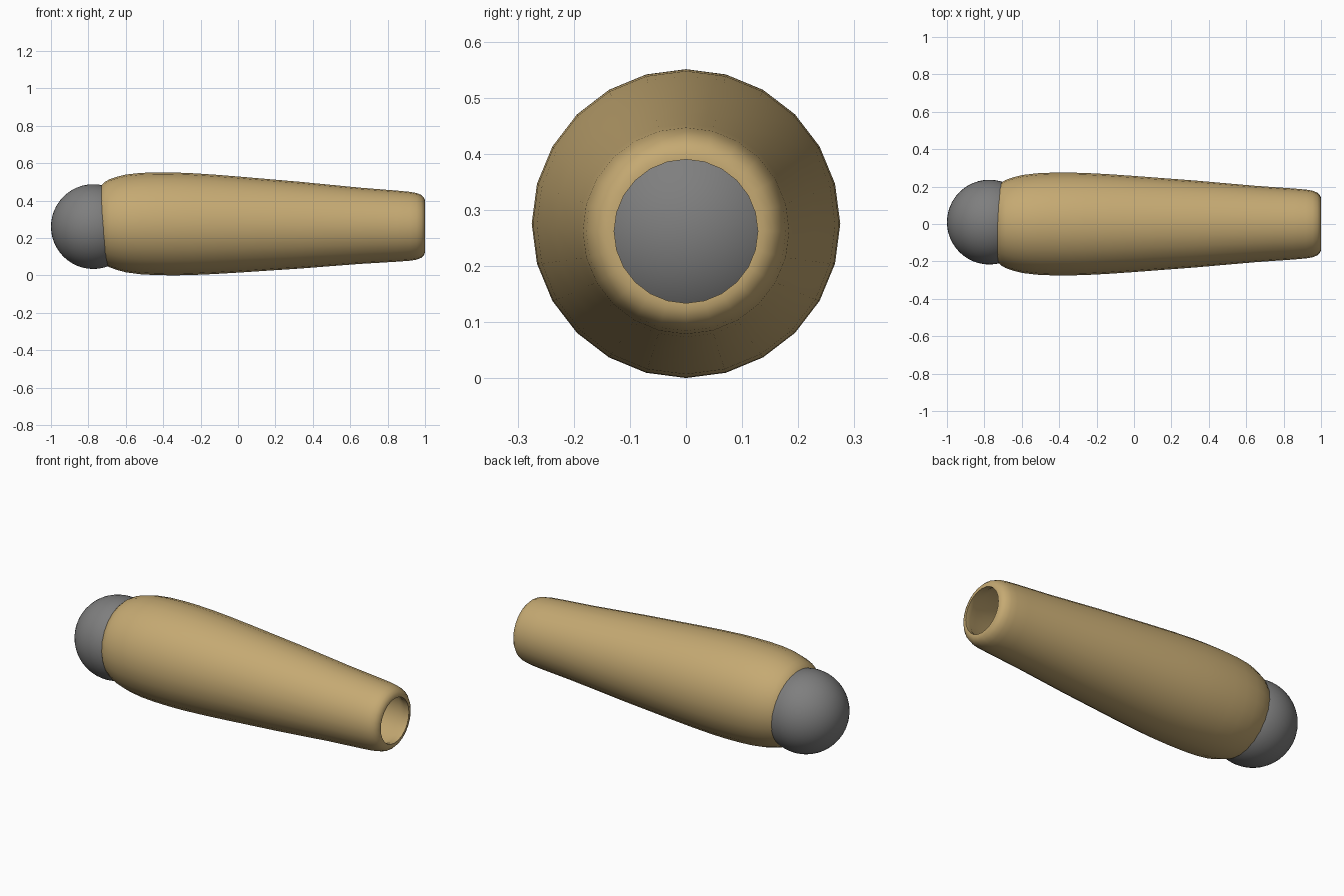
import bpy, bmesh
from math import sin, cos, pi, radians

cube = bpy.data.objects.get("Cube")
if cube:
    bpy.data.objects.remove(cube, do_unlink=True)


def material(name, color):
    mat = bpy.data.materials.new(name)
    mat.use_nodes = True
    mat.diffuse_color = (*color, 1)
    mat.node_tree.nodes["Principled BSDF"].inputs["Base Color"].default_value = (*color, 1)
    return mat


def finish(name, bm, mat):
    mesh = bpy.data.meshes.new(name)
    bm.to_mesh(mesh)
    bm.free()
    obj = bpy.data.objects.new(name, mesh)
    bpy.context.collection.objects.link(obj)
    mesh.materials.append(mat)
    bpy.ops.object.select_all(action="DESELECT")
    obj.select_set(True)
    bpy.context.view_layer.objects.active = obj
    bpy.ops.object.shade_smooth_by_angle(angle=radians(50))
    return obj


def axis_height(x):
    # the sleeve leans down very slightly toward its narrow end
    return 0.272 - 0.01 * x


def lathe(name, profile, sides, mat):
    bm = bmesh.new()
    rings = []
    for x, r in profile:
        angles = [2 * pi * k / sides for k in range(sides)]
        rings.append([bm.verts.new((x, r * cos(a), axis_height(x) + r * sin(a))) for a in angles])
    for a, b in zip(rings, rings[1:]):
        for k in range(sides):
            n = (k + 1) % sides
            bm.faces.new((a[k], a[n], b[n], b[k]))
    return finish(name, bm, mat)


tan = material("tan", (0.56, 0.40, 0.17))
grey = material("grey", (0.21, 0.21, 0.21))

# Hollow tapered sleeve: outer skin, rounded rim, then back along the inside
outer = [(-0.75, 0.165), (-0.73, 0.203), (-0.71, 0.222), (-0.687, 0.235), (-0.645, 0.250),
         (-0.596, 0.262), (-0.52, 0.271), (-0.44, 0.2745), (-0.35, 0.275), (-0.26, 0.273),
         (-0.13, 0.266), (0, 0.257), (0.33, 0.232), (0.65, 0.204), (0.85, 0.190),
         (0.92, 0.184), (0.955, 0.178), (0.98, 0.168), (0.993, 0.155), (1, 0.140), (1, 0.128)]
inner = [(0.97, 0.130), (0.92, 0.155), (0.65, 0.185), (0, 0.235), (-0.4, 0.253), (-0.68, 0.215)]
lathe("sleeve", outer + inner, 24, tan)

# Ball seated in the wide end
bm = bmesh.new()
bmesh.ops.create_uvsphere(bm, u_segments=48, v_segments=24, radius=0.2265)
bmesh.ops.translate(bm, verts=bm.verts, vec=(-0.7735, 0.01, 0.261))
finish("ball", bm, grey)
